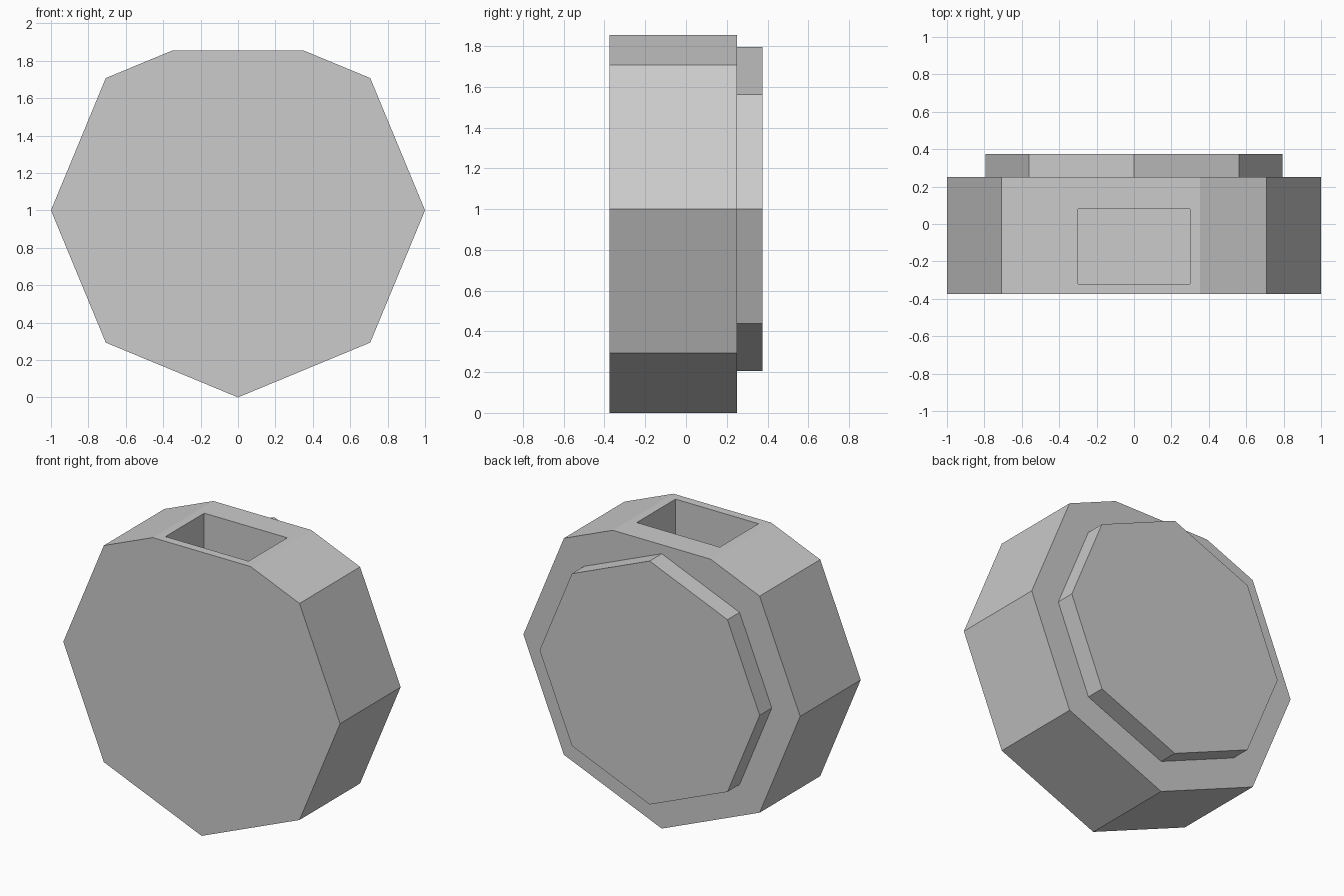
import bpy, bmesh, math
from mathutils import Vector

old = bpy.data.objects.get("Cube")
if old:
    bpy.data.objects.remove(old, do_unlink=True)

grey = bpy.data.materials.new("plain grey")
grey.use_nodes = True
colour = (0.6, 0.6, 0.6, 1)
grey.diffuse_color = colour
grey.node_tree.nodes["Principled BSDF"].inputs["Base Color"].default_value = colour


def octagon(radius):
    """Corner points in x and z, starting from the top corner."""
    return [(radius * math.sin(i * math.pi / 4), 1 + radius * math.cos(i * math.pi / 4))
            for i in range(8)]


def prism(name, outline, front, back):
    """Extrude an x-z outline from front to back along y."""
    bm = bmesh.new()
    face = bm.faces.new([bm.verts.new((x, front, z)) for x, z in outline])
    extruded = bmesh.ops.extrude_face_region(bm, geom=[face])["geom"]
    moved = [v for v in extruded if isinstance(v, bmesh.types.BMVert)]
    bmesh.ops.translate(bm, vec=Vector((0, back - front, 0)), verts=moved)
    bmesh.ops.recalc_face_normals(bm, faces=bm.faces)
    mesh = bpy.data.meshes.new(name)
    bm.to_mesh(mesh)
    bm.free()
    mesh.materials.append(grey)
    obj = bpy.data.objects.new(name, mesh)
    bpy.context.collection.objects.link(obj)
    return obj


# Main body: octagon with its top corner cut flat
corners = octagon(1)
top, right, left = corners[0], corners[1], corners[-1]
cut_right = ((top[0] + right[0]) / 2, (top[1] + right[1]) / 2)
cut_left = ((top[0] + left[0]) / 2, (top[1] + left[1]) / 2)
body = prism("body", [cut_right] + corners[1:] + [cut_left], -0.375, 0.25)

# Raised octagonal plate on the back
prism("back_plate", octagon(0.795), 0.25, 0.375)

# Rectangular pocket sunk into the flat top
pocket_floor = 1.45
pocket = prism("pocket_cutter",
               [(-0.3, pocket_floor), (0.3, pocket_floor), (0.3, 2), (-0.3, 2)],
               -0.32, 0.08)
pocket.hide_render = True
pocket.hide_set(True)
cut = body.modifiers.new("pocket", "BOOLEAN")
cut.operation = "DIFFERENCE"
cut.solver = "EXACT"
cut.object = pocket
